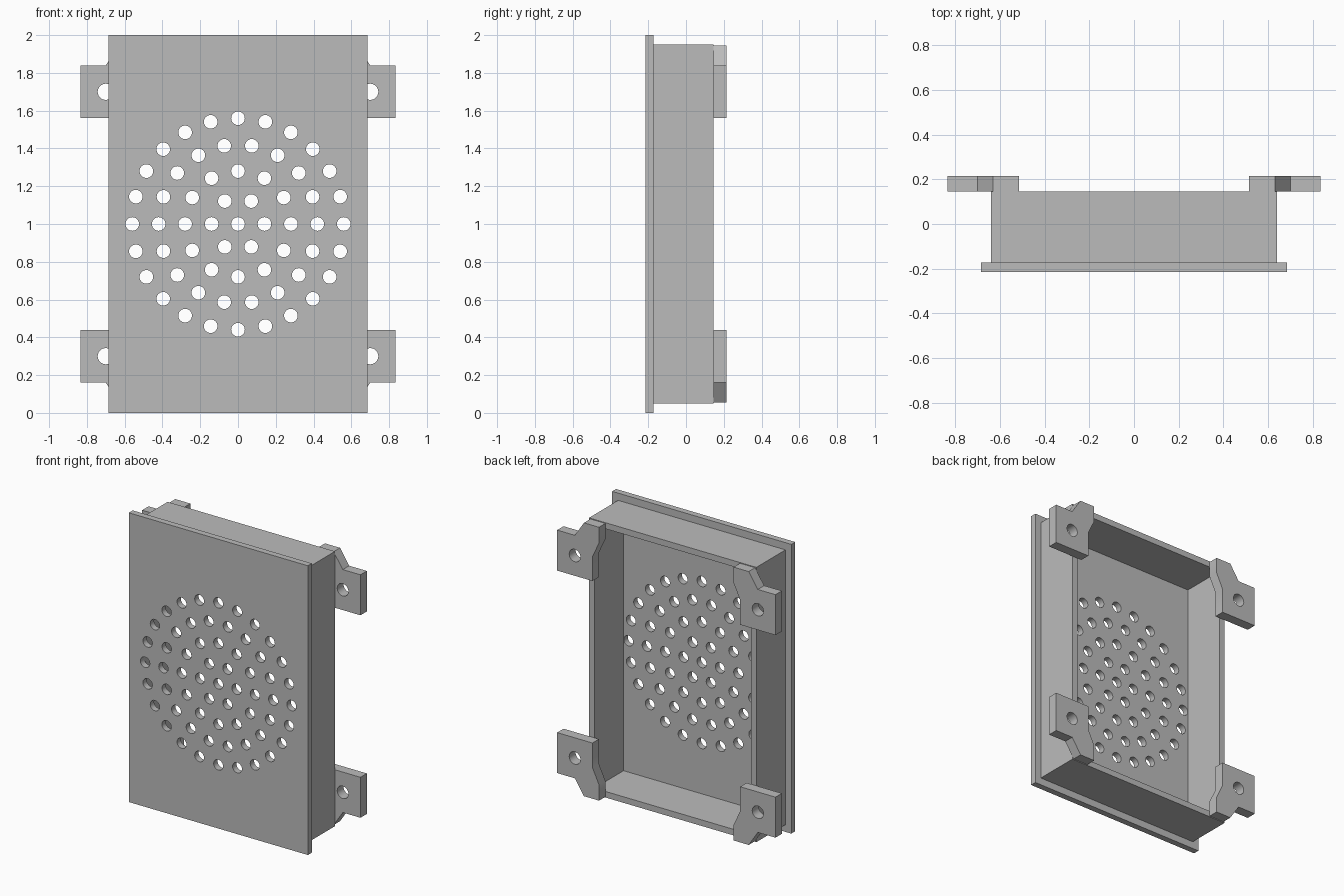
import bpy, bmesh
from math import sin, cos, tau, radians
from mathutils import Matrix

cube = bpy.data.objects.get("Cube")
if cube:
    bpy.data.objects.remove(cube, do_unlink=True)

grey = bpy.data.materials.new("plain grey")
grey.use_nodes = True
grey.diffuse_color = (0.5, 0.5, 0.5, 1)
grey.node_tree.nodes["Principled BSDF"].inputs["Base Color"].default_value = (0.5, 0.5, 0.5, 1)


def circle(x, z, r, sides=28):
    return [(x + r * cos(tau * i / sides), z + r * sin(tau * i / sides)) for i in range(sides)]


def rect(w, z0, z1):
    return [(-w, z0), (w, z0), (w, z1), (-w, z1)]


def slab(name, loops, y0, y1):
    """Extrude an x-z outline, with any further loops as holes, from y0 to y1."""
    curve = bpy.data.curves.new(name + " outline", "CURVE")
    curve.dimensions = "2D"
    curve.fill_mode = "BOTH"
    curve.extrude = (y1 - y0) / 2
    for loop in loops:
        spline = curve.splines.new("POLY")
        spline.points.add(len(loop) - 1)
        for point, (x, z) in zip(spline.points, loop):
            point.co = (x, z, 0, 1)
        spline.use_cyclic_u = True
    temp = bpy.data.objects.new(name + " outline", curve)
    bpy.context.collection.objects.link(temp)
    graph = bpy.context.evaluated_depsgraph_get()
    mesh = bpy.data.meshes.new_from_object(temp.evaluated_get(graph))
    bpy.data.objects.remove(temp, do_unlink=True)
    bpy.data.curves.remove(curve)

    # Stand the slab upright and weld caps to walls
    bm = bmesh.new()
    bm.from_mesh(mesh)
    bm.transform(Matrix.Translation((0, (y0 + y1) / 2, 0)) @ Matrix.Rotation(radians(90), 4, "X"))
    bmesh.ops.remove_doubles(bm, verts=bm.verts, dist=0.0005)
    bmesh.ops.recalc_face_normals(bm, faces=bm.faces)
    bm.to_mesh(mesh)
    bm.free()
    mesh.name = name
    mesh.materials.clear()
    mesh.materials.append(grey)
    obj = bpy.data.objects.new(name, mesh)
    bpy.context.collection.objects.link(obj)
    bpy.ops.object.select_all(action="DESELECT")
    obj.select_set(True)
    bpy.context.view_layer.objects.active = obj
    bpy.ops.object.shade_smooth_by_angle(angle=radians(30))
    return obj


# Front plate with concentric rings of round holes
holes = [circle(0, 1, 0.036)]
for ring in range(1, 5):
    count = 6 * ring
    for i in range(count):
        a = tau * i / count
        holes.append(circle(0.14 * ring * cos(a), 1 + 0.14 * ring * sin(a), 0.036))
slab("front_plate", [rect(0.685, 0, 2)] + holes, -0.215, -0.172)

# Open-backed wall frame
slab("wall_frame", [rect(0.64, 0.05, 1.95), rect(0.598, 0.092, 1.908)], -0.172, 0.145)

# Four mounting tabs on the back corners, mirrored from one outline
tab = [(0.835, 1.56), (0.835, 1.84), (0.70, 1.84), (0.63, 1.945),
       (0.515, 1.945), (0.515, 1.835), (0.565, 1.73), (0.565, 1.56)]
for side, sx in (("left", 1), ("right", -1)):
    for level, flip in (("upper", False), ("lower", True)):
        outline = [(sx * x, 2 - z if flip else z) for x, z in tab]
        hole = circle(sx * 0.70, 0.30 if flip else 1.70, 0.043)
        slab(f"{level}_{side}_tab", [outline, hole], 0.145, 0.215)
